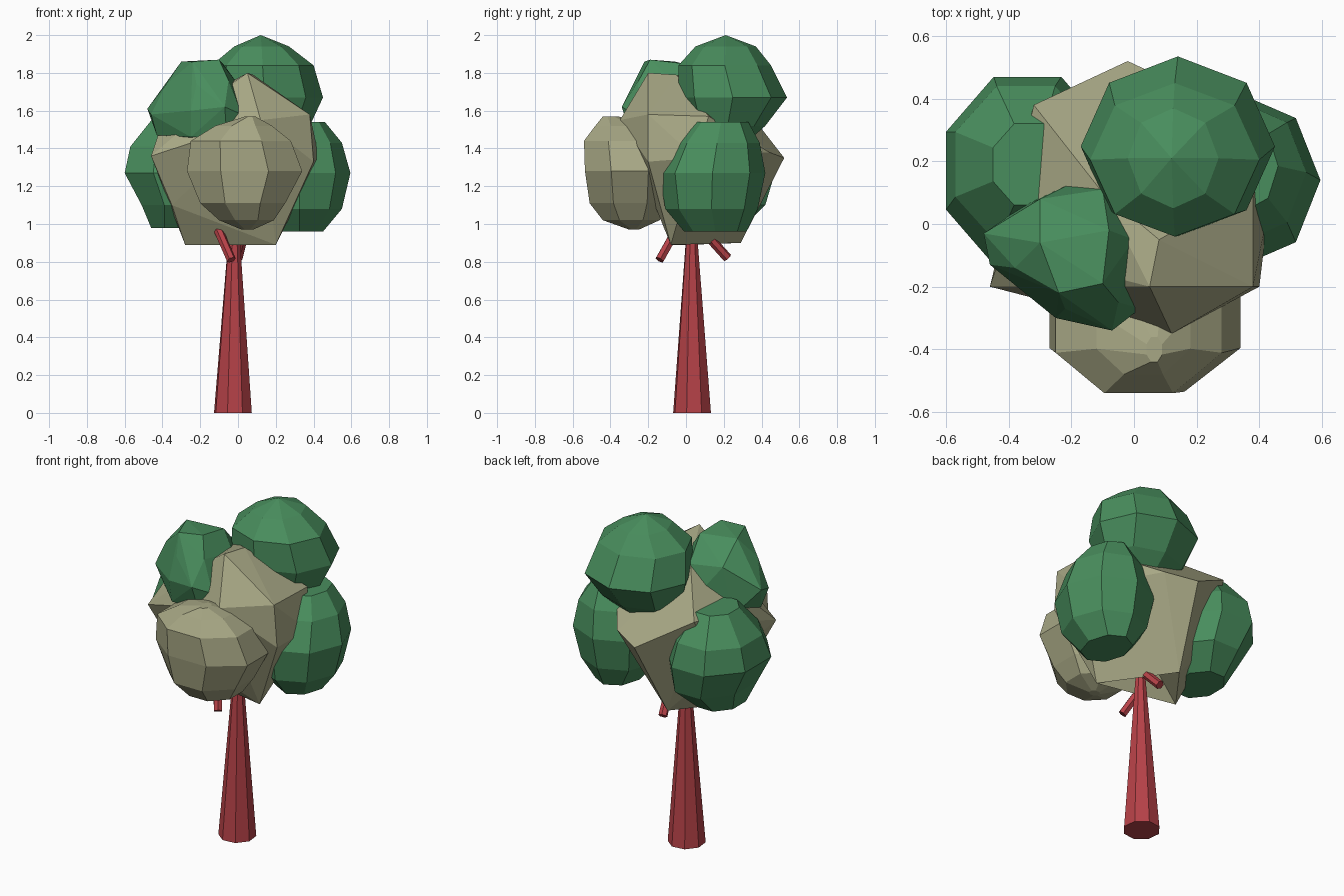
import bpy, bmesh, math
from mathutils import Vector

if "Cube" in bpy.data.objects:
    bpy.data.objects.remove(bpy.data.objects["Cube"])


def material(name, rgb):
    mat = bpy.data.materials.new(name)
    mat.use_nodes = True
    mat.diffuse_color = (*rgb, 1)
    mat.node_tree.nodes["Principled BSDF"].inputs["Base Color"].default_value = (*rgb, 1)
    return mat


green = material("leaf green", (0.066, 0.27, 0.11))
olive = material("leaf olive", (0.39, 0.39, 0.235))
red = material("bark red", (0.47, 0.054, 0.064))


def finish(bm, name, mat):
    bmesh.ops.recalc_face_normals(bm, faces=bm.faces)
    mesh = bpy.data.meshes.new(name)
    bm.to_mesh(mesh)
    bm.free()
    mesh.materials.append(mat)
    obj = bpy.data.objects.new(name, mesh)
    bpy.context.collection.objects.link(obj)


def limb(name, start, end, r_start, r_end, sides):
    """Tapered straight limb between two points."""
    start, end = Vector(start), Vector(end)
    axis = end - start
    bm = bmesh.new()
    bmesh.ops.create_cone(bm, cap_ends=True, segments=sides, radius1=r_start,
                          radius2=r_end, depth=axis.length)
    turn = axis.to_track_quat("Z", "Y")
    for v in bm.verts:
        v.co = turn @ v.co + (start + end) / 2
    finish(bm, name, red)


def hull(points):
    """Angular solid spanning the given corners."""
    bm = bmesh.new()
    for point in points:
        bm.verts.new(point)
    bmesh.ops.convex_hull(bm, input=bm.verts)
    loose = [v for v in bm.verts if not v.link_faces]
    bmesh.ops.delete(bm, geom=loose, context="VERTS")
    return bm


def clump(name, mat, rings, flat_front=False):
    """Faceted leaf ball of stacked octagons, each (z, x min, x max, y min, y max)."""
    step = math.pi / 4
    offset = step / 2 if flat_front else 0
    reach = 2 * math.cos(offset)
    bm = bmesh.new()
    loops = []
    for z, x0, x1, y0, y1 in rings:
        loops.append([bm.verts.new((
            (x0 + x1) / 2 + (x1 - x0) / reach * math.cos(i * step + offset),
            (y0 + y1) / 2 + (y1 - y0) / reach * math.sin(i * step + offset),
            z)) for i in range(8)])
    for upper, lower in zip(loops, loops[1:]):
        for i in range(8):
            j = (i + 1) % 8
            bm.faces.new((upper[i], upper[j], lower[j], lower[i]))
    bm.faces.new(loops[0])
    bm.faces.new(loops[-1])
    bmesh.ops.remove_doubles(bm, verts=bm.verts, dist=0.0001)
    finish(bm, name, mat)


# Trunk and the two short branches
limb("trunk", (-0.027, 0.032, 0), (-0.02, 0.03, 1.02), 0.104, 0.024, 8)
limb("front_branch", (-0.035, -0.14, 0.81), (-0.105, -0.05, 0.97), 0.025, 0.025, 6)
limb("back_branch", (0.0, 0.22, 0.82), (0.05, 0.04, 1.02), 0.025, 0.025, 6)

# Large angular leaf mass in the middle, hollowed underneath
core = hull([
    (0.05, -0.2, 1.8), (-0.1, 0.1, 1.72), (0.08, -0.05, 1.79), (0.38, -0.2, 1.58),
    (0.12, -0.35, 1.55), (-0.02, -0.28, 1.5), (-0.32, 0.38, 1.53), (0.38, 0.12, 1.57),
    (0.43, 0.05, 1.35), (0.15, 0.44, 1.38), (-0.02, 0.52, 1.35), (-0.46, -0.2, 1.36),
    (-0.42, -0.08, 1.48), (0.4, -0.2, 1.33), (-0.35, -0.11, 1.1), (-0.28, 0.02, 0.89),
    (0.2, -0.08, 0.89), (-0.08, 0.29, 0.9), (-0.36, 0.2, 1.2),
])
underside = min(core.faces, key=lambda f: f.calc_center_median().z)
hollow = bmesh.ops.poke(core, faces=[underside])["verts"][0]
hollow.co.z = 1.1
finish(core, "core_leaves", olive)

# Boxier leaf ball, listed from its flat top down
upper_left = hull([
    (-0.3, -0.06, 1.86), (-0.24, -0.22, 1.86), (-0.1, -0.19, 1.87), (-0.08, -0.02, 1.85),
    (-0.38, -0.14, 1.74), (-0.22, -0.27, 1.74), (-0.05, -0.25, 1.76), (0.0, -0.05, 1.74),
    (-0.1, 0.11, 1.72), (-0.3, 0.08, 1.74), (-0.48, -0.03, 1.61), (-0.46, -0.13, 1.58),
    (-0.25, -0.3, 1.6), (-0.07, -0.34, 1.62), (0.02, -0.27, 1.58), (-0.01, 0.05, 1.6),
    (-0.2, 0.13, 1.6), (-0.43, -0.1, 1.47), (-0.25, -0.27, 1.46), (-0.06, -0.29, 1.47),
    (-0.1, 0.08, 1.45), (-0.35, 0.06, 1.45),
])
finish(upper_left, "upper_left_leaves", green)

# Rounder leaf balls around the core
clump("front_leaves", olive, [
    (1.57, 0.04, 0.09, -0.44, -0.36), (1.52, -0.12, 0.18, -0.48, -0.2),
    (1.44, -0.25, 0.28, -0.54, -0.1), (1.28, -0.27, 0.34, -0.535, -0.06),
    (1.11, -0.2, 0.25, -0.51, -0.08), (1.02, -0.1, 0.19, -0.44, -0.14),
    (0.97, 0.02, 0.08, -0.3, -0.25)], flat_front=True)
clump("top_leaves", green, [
    (2.0, 0.12, 0.12, 0.21, 0.21), (1.94, -0.02, 0.27, 0.05, 0.37),
    (1.84, -0.14, 0.4, -0.04, 0.45), (1.67, -0.17, 0.45, -0.04, 0.535),
    (1.52, -0.12, 0.38, 0.02, 0.42), (1.43, 0.0, 0.26, 0.1, 0.32)])
clump("lower_left_leaves", green, [
    (1.56, -0.45, -0.22, 0.06, 0.32), (1.41, -0.57, -0.12, -0.06, 0.44),
    (1.27, -0.6, -0.08, -0.13, 0.47), (1.1, -0.51, -0.1, -0.1, 0.42),
    (0.98, -0.46, -0.22, 0.0, 0.3)], flat_front=True)
clump("lower_right_leaves", green, [
    (1.54, 0.24, 0.46, 0.04, 0.33), (1.43, 0.13, 0.55, -0.06, 0.39),
    (1.27, 0.06, 0.595, -0.14, 0.42), (1.08, 0.1, 0.55, -0.11, 0.38),
    (0.96, 0.2, 0.45, -0.01, 0.32)])
